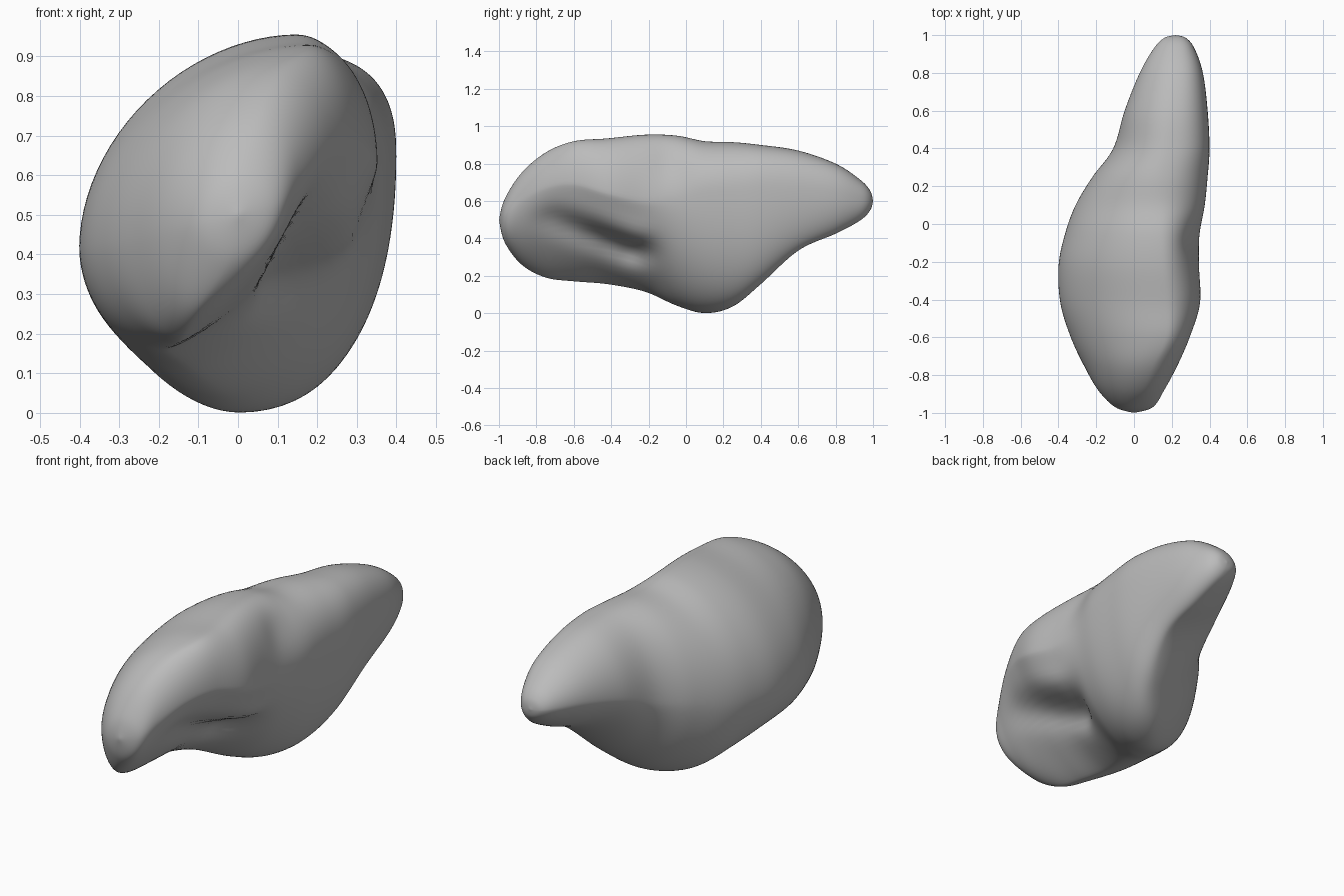
import bpy
import bmesh
import math
from mathutils import Vector

RING_POINTS = 96
STEPS = 9

# Cross-sections from front to back:
# y, left (x, z), top (x, z), right (x, z), bottom (x, z), lower-right hollowness
SECTIONS = [
    (-.97, -.1, .48, .01, .61, .1, .52, -.02, .38, 1.1),
    (-.88, -.19, .46, .05, .75, .16, .6, -.1, .26, 1.3),
    (-.75, -.265, .44, .1, .86, .23, .67, -.14, .19, 1.5),
    (-.6, -.335, .43, .17, .92, .295, .69, -.16, .17, 1.55),
    (-.42, -.39, .42, .17, .935, .35, .64, -.18, .155, 1.55),
    (-.22, -.4, .42, .15, .955, .345, .6, -.13, .115, 1.4),
    (-.05, -.365, .42, .14, .95, .35, .62, -.04, .04, 1.1),
    (.1, -.31, .42, .14, .92, .375, .65, 0, 0, .95),
    (.25, -.22, .46, .15, .915, .39, .65, .1, .035, .95),
    (.4, -.11, .49, .18, .9, .4, .65, .21, .155, .95),
    (.6, -.05, .57, .2, .87, .39, .64, .28, .335, 1),
    (.8, .03, .61, .22, .8, .365, .62, .27, .425, 1),
    (.93, .105, .61, .22, .715, .32, .6, .25, .495, 1),
    (.985, .16, .605, .22, .655, .275, .6, .23, .55, 1),
]


def tip_section(y, x, z):
    """Section shrunk to a single point."""
    return (y, *(x, z) * 4, 1)


def blend(before, start, end, after, t):
    """Smooth curve value between start and end."""
    slope_in = (end - before) / 2
    slope_out = (after - start) / 2
    rise = end - start
    return (start + slope_in * t
            + (3 * rise - 2 * slope_in - slope_out) * t ** 2
            + (slope_in + slope_out - 2 * rise) * t ** 3)


def quarter(side, pole, t, power):
    """Point on a quarter arc from a side extreme to a top or bottom extreme."""
    across = math.cos(t * math.pi / 2) ** power
    upward = math.sin(t * math.pi / 2) ** power
    return (pole[0] + (side[0] - pole[0]) * across,
            side[1] + (pole[1] - side[1]) * upward)


def section_ring(section):
    """Closed outline joining the four extreme points of one section."""
    y, hollow = section[0], section[-1]
    left, top, right, bottom = [section[i:i + 2] for i in range(1, 9, 2)]
    # the back half is fuller at upper right and flatter at lower left
    backness = max(0, min(1, y / .4))
    corners = (
        (right, top, 1 - .2 * backness, False),
        (left, top, 1.06, True),
        (left, bottom, 1.05 + .15 * backness, False),
        (right, bottom, hollow, True),
    )
    count = RING_POINTS // 4
    ring = []
    for side, pole, power, backwards in corners:
        for i in range(count):
            t = 1 - i / count if backwards else i / count
            x, z = quarter(side, pole, t, power)
            ring.append(Vector((x, y, z)))
    return ring


def press_dent(point, centre, radii, push):
    """Push points near the centre along a soft falloff."""
    offset = point - Vector(centre)
    distance = sum((offset[i] / radii[i]) ** 2 for i in range(3))
    return point + Vector(push) * math.exp(-distance)


def press_groove(point):
    """Slanting groove that deepens backwards, with a swollen lip above it."""
    for i in range(5):
        t = i / 4
        y, z = -.7 + .43 * t, .5 - .18 * t
        point = press_dent(point, (.26, y, z + .11), (.2, .1, .06), (.02 * t, 0, -.012 * t))
        point = press_dent(point, (.13, y, z), (.2, .1, .06), (-.02 - .05 * t, 0, .01))
    return point


def smooth_sections():
    """Fill in extra sections between the listed ones."""
    rows = [tip_section(-1, 0, .5), *SECTIONS, tip_section(1, .22, .6)]
    last = len(rows) - 1
    result = []
    for i in range(last):
        near = [rows[max(0, min(last, i + k))] for k in (-1, 0, 1, 2)]
        for step in range(STEPS):
            if i or step:
                result.append([blend(*values, step / STEPS) for values in zip(*near)])
    return result


# Plain clay material
clay = bpy.data.materials.new("grey_clay")
clay.use_nodes = True
clay_colour = (.5, .5, .5, 1)
clay.diffuse_color = clay_colour
clay.node_tree.nodes["Principled BSDF"].inputs["Base Color"].default_value = clay_colour

default_cube = bpy.data.objects.get("Cube")
if default_cube:
    bpy.data.objects.remove(default_cube, do_unlink=True)

# Body: rings lofted from the blunt front lobe to the narrow back tip
bm = bmesh.new()
rings = []
for section in smooth_sections():
    ring = []
    for point in section_ring(section):
        point = press_groove(point)
        # shallow hollow on the upper right
        point = press_dent(point, (.3, -.1, .8), (.1, .1, .14), (-.02, 0, 0))
        ring.append(bm.verts.new(point))
    rings.append(ring)

for ring, following in zip(rings, rings[1:]):
    for i in range(RING_POINTS):
        j = (i + 1) % RING_POINTS
        bm.faces.new((ring[i], ring[j], following[j], following[i]))

# Close both ends with a fan
for ring, centre in ((rings[0], (0, -1, .5)), (rings[-1], (.22, 1, .6))):
    tip = bm.verts.new(centre)
    for i in range(RING_POINTS):
        bm.faces.new((tip, ring[i], ring[(i + 1) % RING_POINTS]))

bmesh.ops.recalc_face_normals(bm, faces=bm.faces)
mesh = bpy.data.meshes.new("organic_body")
bm.to_mesh(mesh)
bm.free()
mesh.materials.append(clay)
body = bpy.data.objects.new("organic_body", mesh)
bpy.context.collection.objects.link(body)

# Soften the ridges
soften = body.modifiers.new("soften", "SMOOTH")
soften.factor = .5
soften.iterations = 5

bpy.ops.object.select_all(action="DESELECT")
body.select_set(True)
bpy.context.view_layer.objects.active = body
bpy.ops.object.shade_smooth()
